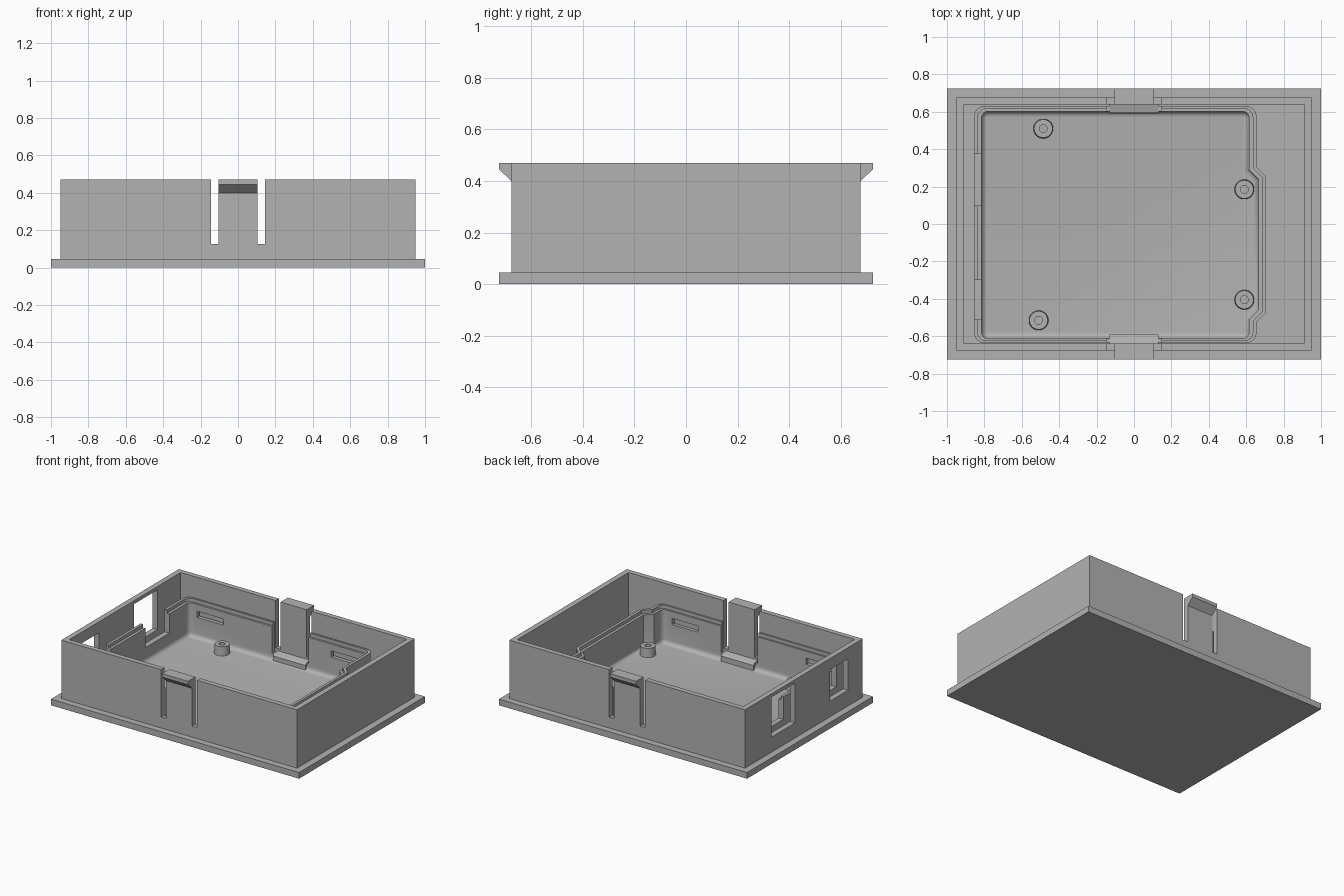
import bpy, bmesh, math

old = bpy.data.objects.get("Cube")
if old:
    bpy.data.objects.remove(old, do_unlink=True)

GREY = (0.45, 0.45, 0.45, 1.0)
mat = bpy.data.materials.new("plain grey plastic")
mat.use_nodes = True
mat.diffuse_color = GREY
mat.node_tree.nodes["Principled BSDF"].inputs["Base Color"].default_value = GREY

BASE_TOP, WALL_TOP, RIM_TOP = 0.045, 0.47, 0.32


def finish(name, bm):
    bmesh.ops.recalc_face_normals(bm, faces=bm.faces[:])
    mesh = bpy.data.meshes.new(name)
    bm.to_mesh(mesh)
    bm.free()
    mesh.materials.append(mat)
    obj = bpy.data.objects.new(name, mesh)
    bpy.context.collection.objects.link(obj)
    return obj


def prism(name, points, offset, fillet=0.0):
    """Extrude a closed 3D outline; optionally round its starting edge."""
    bm = bmesh.new()
    face = bm.faces.new([bm.verts.new(p) for p in points])
    start_edges = face.edges[:]
    new = bmesh.ops.extrude_face_region(bm, geom=[face], use_keep_orig=True)
    verts = [g for g in new["geom"] if isinstance(g, bmesh.types.BMVert)]
    bmesh.ops.translate(bm, verts=verts, vec=offset)
    bmesh.ops.recalc_face_normals(bm, faces=bm.faces[:])
    if fillet:
        bmesh.ops.bevel(bm, geom=start_edges, offset=fillet, segments=5,
                        profile=0.5, affect="EDGES")
    return finish(name, bm)


def box(name, x0, x1, y0, y1, z0, z1):
    pts = [(x0, y0, z0), (x1, y0, z0), (x1, y1, z0), (x0, y1, z0)]
    return prism(name, pts, (0, 0, z1 - z0))


def activate(obj):
    bpy.ops.object.select_all(action="DESELECT")
    obj.select_set(True)
    bpy.context.view_layer.objects.active = obj


def cut(obj, cutters):
    for cutter in cutters:
        activate(obj)
        mod = obj.modifiers.new("cut", "BOOLEAN")
        mod.operation, mod.solver, mod.object = "DIFFERENCE", "EXACT", cutter
        bpy.ops.object.modifier_apply(modifier=mod.name)
        bpy.data.objects.remove(cutter, do_unlink=True)


def smooth(obj):
    activate(obj)
    bpy.ops.object.shade_smooth_by_angle(angle=math.radians(35))


def tray_outline(d, z):
    """Rounded tray outline with a bulge on the +x side, grown by d."""
    left, right, bulge = -0.815 - d, 0.615 + d, 0.665 + d
    low, high, r, k = -0.612 - d * 0.6, 0.602 + d * 0.7, 0.035 + d * 0.5, 0.41 * d

    def arc(cx, cy, start):
        return [(cx + r * math.cos(a), cy + r * math.sin(a), z)
                for a in (math.radians(start + 15 * i) for i in range(7))]

    return (arc(right - r, low + r, -90)
            + [(right, -0.51 - k, z), (bulge, -0.46 - k, z),
               (bulge, 0.24 + k, z), (right, 0.29 + k, z)]
            + arc(right - r, high - r, 0)
            + arc(left + r, high - r, 90)
            + arc(left + r, low + r, 180))


def window_cutters():
    return [box("window_cutter", -1.1, -0.75, 0.10, 0.375, 0.155, 0.445),
            box("window_cutter", -1.1, -0.75, -0.51, -0.30, 0.16, 0.39)]


# Base plate
box("base_plate", -1, 1, -0.725, 0.725, 0, BASE_TOP)

# Outer wall with clip gaps and side windows
outer = box("outer_wall", -0.95, 0.95, -0.677, 0.677, BASE_TOP, WALL_TOP)
cut(outer, [box("inside_cutter", -0.91, 0.91, -0.64, 0.64, 0, 1),
            box("clip_gap_cutter", -0.145, 0.145, -1, 1, 0.125, 1)]
    + window_cutters())

# Inner tray with filleted floor, stepped rim, latch slots and openings
tray = prism("inner_tray", tray_outline(0.04, 0.04), (0, 0, RIM_TOP - 0.04))
cutters = [prism("cavity_cutter", tray_outline(0, 0.05), (0, 0, 0.5), 0.03),
           prism("rim_step_cutter", tray_outline(0.02, 0.295), (0, 0, 0.3)),
           box("clip_opening_cutter", -0.148, 0.148, -1, 1, 0.10, 1)]
for x in (-0.75, 0.33):
    cutters.append(box("latch_slot_cutter", x, x + 0.21, -1, 1, 0.20, 0.245))
cut(tray, cutters + window_cutters())
smooth(tray)

# Snap clips with hooks and reinforcing feet, front and back
for side, label in ((-1, "front"), (1, "back")):
    profile = [(0.64, 0.125), (0.677, 0.125), (0.677, 0.40),
               (0.725, 0.445), (0.725, WALL_TOP), (0.64, WALL_TOP)]
    prism(label + "_clip", [(-0.105, side * y, z) for y, z in profile], (0.21, 0, 0))
    foot = [(0.64, 0.04), (0.59, 0.04), (0.59, 0.09), (0.60, 0.10), (0.64, 0.11)]
    prism(label + "_clip_foot", [(-0.13, side * y, z) for y, z in foot], (0.26, 0, 0))

# Screw bosses
for i, (x, y) in enumerate([(-0.485, 0.51), (0.59, 0.185), (0.59, -0.405), (-0.51, -0.515)]):
    bm = bmesh.new()
    ring = [bm.verts.new((r, 0, z)) for r, z in
            ((0.053, 0.045), (0.049, 0.115), (0.021, 0.115), (0.021, 0.045))]
    edges = [bm.edges.new((ring[j], ring[(j + 1) % 4])) for j in range(4)]
    bmesh.ops.spin(bm, geom=ring + edges, cent=(0, 0, 0), axis=(0, 0, 1),
                   angle=math.tau, steps=32, use_merge=True)
    bmesh.ops.remove_doubles(bm, verts=bm.verts[:], dist=0.0001)
    boss = finish("screw_boss_%d" % (i + 1), bm)
    boss.location = (x, y, 0)
    smooth(boss)
